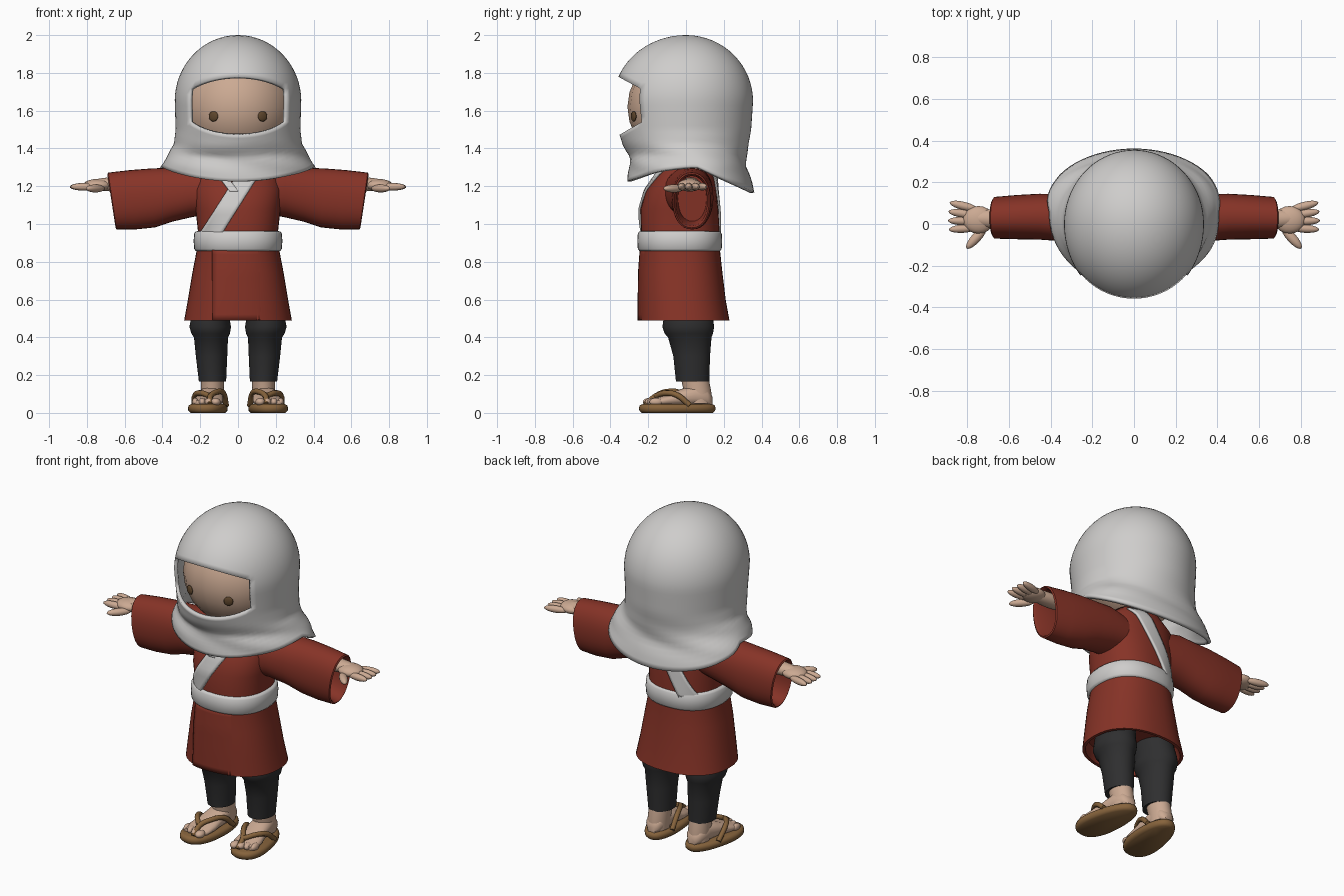
import bpy, bmesh, math
from mathutils import Vector, Matrix

if "Cube" in bpy.data.objects:
    bpy.data.objects.remove(bpy.data.objects["Cube"])

def material(name, rgb):
    m = bpy.data.materials.new(name)
    m.diffuse_color = (*rgb, 1)
    m.use_nodes = True
    m.node_tree.nodes["Principled BSDF"].inputs["Base Color"].default_value = m.diffuse_color
    return m

WHITE = material("white_cloth", (0.62, 0.61, 0.60))
RED = material("red_cloth", (0.24, 0.033, 0.02))
SKIN = material("skin", (0.60, 0.40, 0.29))
DARK = material("charcoal_cloth", (0.028, 0.028, 0.029))
STRAW = material("sandal_brown", (0.24, 0.125, 0.045))
EYE = material("eye_brown", (0.11, 0.06, 0.025))

def finish(ob, mat, mirror=False, thick=0, angle=50):
    ob.data.materials.clear()
    ob.data.materials.append(mat)
    bpy.ops.object.select_all(action='DESELECT')
    ob.select_set(True)
    bpy.context.view_layer.objects.active = ob
    bpy.ops.object.shade_smooth_by_angle(angle=math.radians(angle))
    if thick:
        s = ob.modifiers.new("thickness", 'SOLIDIFY')
        s.thickness, s.offset = thick, 0
    if mirror:
        ob.modifiers.new("other_side", 'MIRROR').use_mirror_merge = False
    return ob

def from_bmesh(name, bm, mat, **kw):
    bmesh.ops.remove_doubles(bm, verts=bm.verts[:], dist=0.0005)
    bmesh.ops.recalc_face_normals(bm, faces=bm.faces[:])
    me = bpy.data.meshes.new(name)
    bm.to_mesh(me)
    bm.free()
    ob = bpy.data.objects.new(name, me)
    bpy.context.collection.objects.link(ob)
    return finish(ob, mat, **kw)

def loft(name, rings, mat, **kw):
    """Skin closed rings of points and cap both ends."""
    bm = bmesh.new()
    vs = [[bm.verts.new(p) for p in r] for r in rings]
    n = len(vs[0])
    for a, b in zip(vs, vs[1:]):
        for i in range(n):
            bm.faces.new((a[i], a[(i + 1) % n], b[(i + 1) % n], b[i]))
    bm.faces.new(vs[0])
    bm.faces.new(vs[-1])
    return from_bmesh(name, bm, mat, **kw)

def patch(name, fn, nu, nv, mat, hole=None, **kw):
    """Grid surface from fn(i, j), leaving out cells where hole(i, j)."""
    bm = bmesh.new()
    g = [[bm.verts.new(fn(i, j)) for j in range(nv + 1)] for i in range(nu + 1)]
    for i in range(nu):
        for j in range(nv):
            if not (hole and hole(i, j)):
                bm.faces.new((g[i][j], g[i + 1][j], g[i + 1][j + 1], g[i][j + 1]))
    return from_bmesh(name, bm, mat, **kw)

def blobs(name, items, mat, **kw):
    """Ellipsoids (centre, radii, turn about z) gathered in one object."""
    bm = bmesh.new()
    for c, r, a in items:
        mtx = (Matrix.Translation(c) @ Matrix.Rotation(math.radians(a), 4, 'Z')
               @ Matrix.Diagonal((*r, 1)))
        bmesh.ops.create_uvsphere(bm, u_segments=20, v_segments=12, radius=1, matrix=mtx)
    return from_bmesh(name, bm, mat, **kw)

def oval(n=40, p=2.0):
    for i in range(n):
        c, s = math.cos(2 * math.pi * i / n), math.sin(2 * math.pi * i / n)
        yield (math.copysign(abs(c) ** (2 / p), c), math.copysign(abs(s) ** (2 / p), s))

def zring(z, cx, cy, rx, ry, p=2.0):
    return [Vector((cx + rx * c, cy + ry * s, z)) for c, s in oval(40, p)]

def lookup(tab, z):
    """Linear interpolation in rows (z, values...), z ascending."""
    z = min(max(z, tab[0][0]), tab[-1][0])
    for a, b in zip(tab, tab[1:]):
        if z <= b[0]:
            t = (z - a[0]) / (b[0] - a[0])
            return [u + (v - u) * t for u, v in zip(a[1:], b[1:])]

def mix(a, b, t):
    return a + (b - a) * t

# robe: skirt and torso, hollow at the hem
P = 2.3
BODY = [(0.49, 0.285, -0.01, 0.24), (0.60, 0.265, -0.02, 0.23), (0.75, 0.24, -0.028, 0.22),
        (0.88, 0.215, -0.03, 0.208), (0.96, 0.212, -0.03, 0.208), (1.08, 0.225, -0.035, 0.205),
        (1.18, 0.235, -0.025, 0.185), (1.26, 0.22, 0.0, 0.155), (1.34, 0.14, 0.01, 0.11)]
loft("robe", [zring(0.57, 0, -0.02, 0.25, 0.205, P), zring(0.49, 0, -0.01, 0.268, 0.223, P)]
     + [zring(z, 0, cy, rx, ry, P) for z, rx, cy, ry in BODY], RED)

def on_body(x, z, side, off):
    rx, cy, ry = lookup(BODY, z)
    k = max(0, 1 - (abs(x) / rx) ** P) ** (1 / P)
    return Vector((x, cy + side * (ry * k + off), z))

# robe overlap running down the skirt
patch("robe_overlap", lambda i, j: on_body(mix(-0.135, 0.14, i / 10), mix(0.49, 0.87, j / 12),
      -1, mix(0.008, -0.006, i / 10)), 10, 12, RED, thick=0.008)

# belt with rounded edges
loft("belt", [zring(z, 0, -0.033, 0.232 + d, 0.222 + d, P) for z, d in
              ((0.855, -0.03), (0.857, -0.008), (0.868, 0), (0.91, 0.003), (0.95, 0),
               (0.961, -0.008), (0.963, -0.03))], WHITE)

# sash over one shoulder, front and back, and the short collar crossing it
def band(name, side, x0, z0, x1, z1, width):
    patch(name, lambda i, j: on_body(mix(x0, x1, j / 16) + (i / 6 - 0.5) * width,
          mix(z0, z1, j / 16), side, 0.007), 6, 16, WHITE, thick=0.012)

band("sash_front", -1, -0.155, 0.93, 0.085, 1.31, 0.115)
band("sash_back", 1, -0.13, 0.93, 0.085, 1.31, 0.10)
band("collar", -1, -0.02, 1.17, -0.11, 1.29, 0.045)

# wide sleeves with hollow cuffs: x, zc, yc, rz, ry, slant
SLEEVE = [(0.12, 1.17, 0.0, 0.11, 0.13, 0), (0.25, 1.17, 0.02, 0.135, 0.122, 0),
          (0.35, 1.155, 0.03, 0.143, 0.112, 0), (0.45, 1.138, 0.035, 0.156, 0.11, 0.01),
          (0.56, 1.128, 0.033, 0.157, 0.106, 0.015), (0.665, 1.122, 0.03, 0.15, 0.1, 0.022),
          (0.67, 1.122, 0.03, 0.142, 0.092, 0.022), (0.655, 1.122, 0.03, 0.132, 0.082, 0.02),
          (0.50, 1.135, 0.033, 0.12, 0.075, 0.01)]
loft("sleeves", [[Vector((x + sl * s, yc + ry * c, zc + rz * s)) for c, s in oval(32, 2.2)]
                 for x, zc, yc, rz, ry, sl in SLEEVE], RED, mirror=True)

# hands: wrist, palm, four fingers, thumb
hand = [((0.64, 0.025, 1.21), (0.16, 0.048, 0.038), 0),
        ((0.745, 0.02, 1.205), (0.075, 0.066, 0.033), 0),
        ((0.755, -0.065, 1.188), (0.07, 0.023, 0.021), -48)]
for k in range(4):
    y = -0.022 + 0.036 * k
    hand.append(((0.822 - 0.004 * abs(k - 1.3), y, 1.197), (0.07, 0.02, 0.02), -4 + 6 * k))
blobs("hands", hand, SKIN, mirror=True)

# trousers with a gathered bulge at the knee
LEG = [(0.165, 0.135, 0.035, 0.072, 0.088), (0.30, 0.14, 0.03, 0.083, 0.097),
       (0.40, 0.143, 0.02, 0.09, 0.115), (0.42, 0.145, 0.015, 0.102, 0.128),
       (0.455, 0.147, 0.012, 0.11, 0.137), (0.49, 0.147, 0.012, 0.104, 0.132),
       (0.60, 0.13, 0.0, 0.1, 0.12)]
loft("trousers", [zring(*r) for r in LEG], DARK, mirror=True)

# feet lofted from heel to toe, ankles and toes
FOOT = [(0.14, 0.135, 0.025, 0.085), (0.115, 0.137, 0.05, 0.125), (0.05, 0.14, 0.062, 0.15),
        (-0.03, 0.145, 0.066, 0.125), (-0.10, 0.155, 0.077, 0.095), (-0.16, 0.162, 0.078, 0.08),
        (-0.19, 0.165, 0.065, 0.07)]
loft("feet", [[Vector((cx + w * c, y, (0.035 + top) / 2 + (top - 0.035) / 2 * s))
               for c, s in oval(24, 2.3)] for y, cx, w, top in FOOT], SKIN, mirror=True)
loft("ankles", [zring(0.05, 0.137, 0.065, 0.058, 0.07), zring(0.11, 0.136, 0.062, 0.06, 0.072),
                zring(0.19, 0.135, 0.045, 0.062, 0.074)], SKIN, mirror=True)
blobs("toes", [((0.118 + 0.036 * k, -0.195 + 0.012 * k, 0.058),
                (0.026 - 0.003 * k, 0.034, 0.021), 0) for k in range(4)], SKIN, mirror=True)

# sandals: splayed sole and straps
turn = Matrix.Rotation(math.radians(8), 3, 'Z')
def sole_ring(z, d):
    return [turn @ Vector(((0.1 - 0.014 * s - d) * c, (0.204 - d) * s, z))
            + Vector((0.155, -0.046, 0)) for c, s in oval(40, 2.3)]
loft("sandal_soles", [sole_ring(z, d) for z, d in
                      ((0, 0.014), (0.012, 0.002), (0.026, 0), (0.04, 0.004), (0.046, 0.018))],
     STRAW, mirror=True, angle=60)

cu = bpy.data.curves.new("sandal_straps", 'CURVE')
cu.dimensions, cu.bevel_depth, cu.bevel_resolution, cu.resolution_u = '3D', 0.015, 2, 6
for path in (((0.062, 0.045, 0.04), (0.078, -0.03, 0.105), (0.108, -0.10, 0.112), (0.145, -0.16, 0.09),
              (0.148, -0.215, 0.045)),
             ((0.232, 0.02, 0.04), (0.226, -0.05, 0.095), (0.196, -0.11, 0.105), (0.15, -0.16, 0.09))):
    sp = cu.splines.new('BEZIER')
    sp.bezier_points.add(len(path) - 1)
    for b, p in zip(sp.bezier_points, path):
        b.co = p
        b.handle_left_type = b.handle_right_type = 'AUTO'
cu.use_fill_caps = True
straps = bpy.data.objects.new("sandal_straps", cu)
bpy.context.collection.objects.link(straps)
bpy.ops.object.select_all(action='DESELECT')
straps.select_set(True)
bpy.context.view_layer.objects.active = straps
bpy.ops.object.convert(target='MESH')
finish(bpy.context.view_layer.objects.active, STRAW, mirror=True)

# head and eyes
blobs("head", [((0, 0, 1.62), (0.3, 0.31, 0.3), 0)], SKIN)
blobs("eyes", [((0.13, -0.277, 1.57), (0.027, 0.01, 0.027), 24)], EYE, mirror=True)

# headscarf: z, front depth, back depth, half width, centre y
SCARF = [(1.15, 0.30, 0.355, 0.435, 0.09), (1.22, 0.30, 0.34, 0.43, 0.08),
         (1.30, 0.295, 0.312, 0.405, 0.06), (1.36, 0.285, 0.31, 0.36, 0.03),
         (1.42, 0.325, 0.32, 0.33, 0.01), (1.50, 0.35, 0.335, 0.32, 0),
         (1.65, 0.375, 0.345, 0.325, 0)]
COLS, LOW, MID, TOP = 72, 14, 6, 14

def scarf(i, j):
    a = -math.pi + 2 * math.pi * i / COLS          # 0 faces the front
    c, s = math.cos(a), math.sin(a)
    k = min(1, abs(a) / math.radians(50)) ** 2
    hem = 1.30 - (0.075 * c * c if c > 0 else -0.135 * c)
    chin, brow = 1.475 + 0.065 * k, 1.775 - 0.06 * k
    if j <= LOW:
        z = mix(hem, chin, j / LOW)
    elif j <= LOW + MID:
        z = mix(chin, brow, (j - LOW) / MID)
    else:
        z = mix(brow, 1.99, math.sin((j - LOW - MID) / TOP * math.pi / 2))
    f, b, w, y0 = lookup(SCARF, z)
    dome = math.sqrt(max(0, 1 - (max(0, z - 1.65) / 0.34) ** 2))
    fold = 1 + 0.018 * math.sin(4 * a + 42 * z) * max(0, 1 - abs(z - 1.33) / 0.12)
    r = dome * fold
    y = y0 - (f + y0) * c * r if c > 0 else y0 - (b - y0) * c * r
    return Vector((w * s * r, y, z))

def face_opening(i, j):
    return LOW <= j < LOW + MID and abs(i + 0.5 - COLS / 2) < 10

patch("headscarf", scarf, COLS, LOW + MID + TOP, WHITE, hole=face_opening, thick=0.02)
